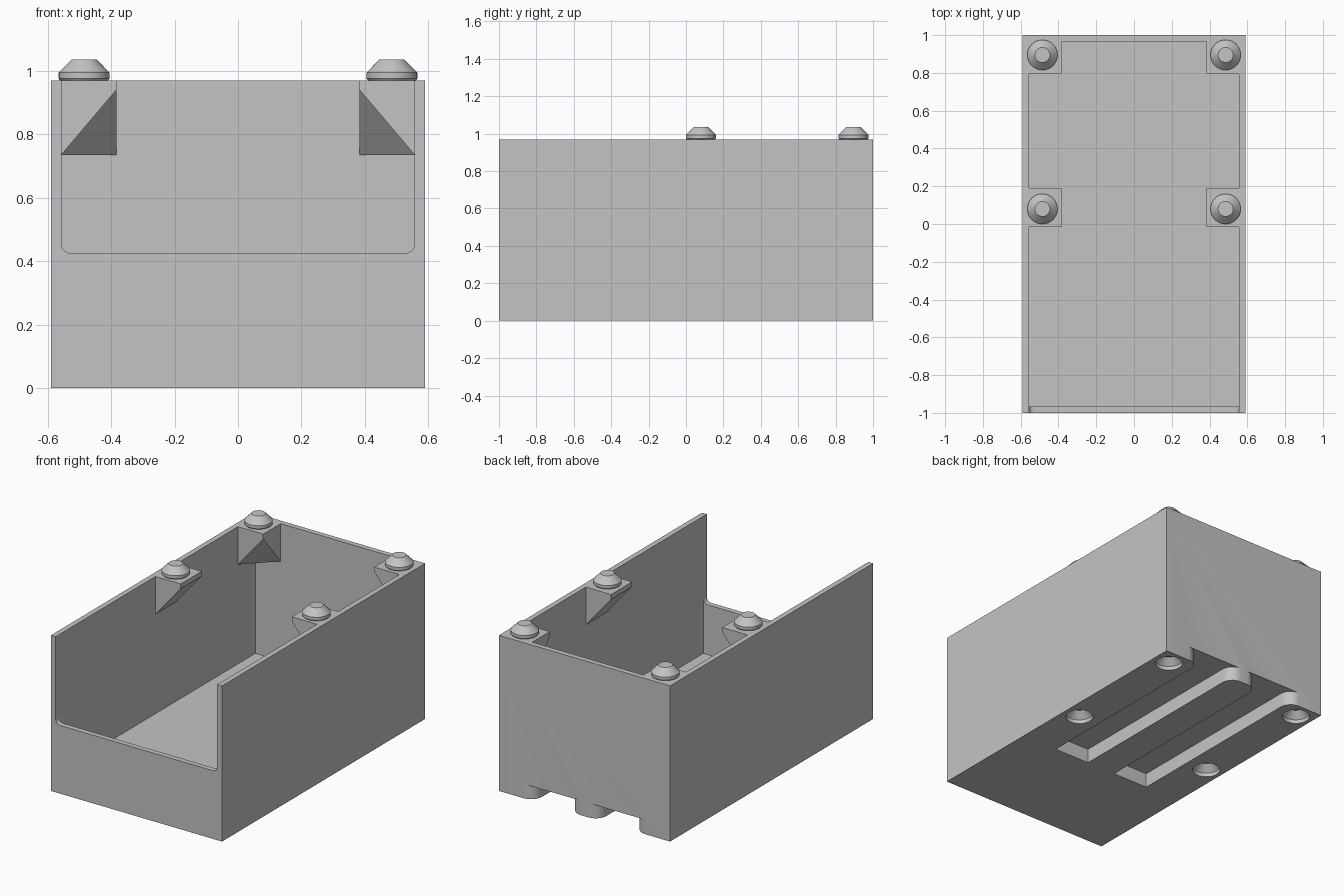
import bpy
import bmesh
from math import pi, sin, cos, radians
from mathutils import Matrix

if "Cube" in bpy.data.objects:
    bpy.data.objects.remove(bpy.data.objects["Cube"])

W, L, H = 0.59, 1.0, 0.97          # half width, half length, height
WALL = 0.033
IN_X, IN_Y = W - WALL, L - WALL    # inner wall faces
FLOOR = 0.115
SILL = 0.425                       # top of the low front wall
SLOT = 0.09                        # depth of the underside slots
FLARE = 0.075                      # rounding at the slot mouths

grey = bpy.data.materials.new("plain grey")
grey.use_nodes = True
grey.diffuse_color = (0.55, 0.55, 0.55, 1)
grey.node_tree.nodes["Principled BSDF"].inputs["Base Color"].default_value = grey.diffuse_color


def finish(name, bm):
    bmesh.ops.recalc_face_normals(bm, faces=bm.faces[:])
    mesh = bpy.data.meshes.new(name)
    bm.to_mesh(mesh)
    bm.free()
    mesh.materials.append(grey)
    obj = bpy.data.objects.new(name, mesh)
    bpy.context.collection.objects.link(obj)
    return obj


def prism(name, points, move):
    """Extrude a flat outline of 3D points along a vector."""
    bm = bmesh.new()
    face = bm.faces.new([bm.verts.new(p) for p in points])
    ext = bmesh.ops.extrude_face_region(bm, geom=[face])
    bmesh.ops.translate(bm, vec=move, verts=[v for v in ext["geom"] if isinstance(v, bmesh.types.BMVert)])
    return finish(name, bm)


def box(name, lo, hi):
    x, y, z = lo
    X, Y, Z = hi
    return prism(name, [(x, y, z), (X, y, z), (X, Y, z), (x, Y, z)], (0, 0, Z - z))


def hull(name, points):
    bm = bmesh.new()
    for p in points:
        bm.verts.new(p)
    bmesh.ops.convex_hull(bm, input=bm.verts[:])
    bmesh.ops.dissolve_limit(bm, angle_limit=radians(1), verts=bm.verts[:], edges=bm.edges[:])
    return finish(name, bm)


def lathe(name, profile, place, steps=40):
    """Revolve a (radius, height) profile and close both ends."""
    bm = bmesh.new()
    rings = [[bm.verts.new((r * cos(2 * pi * i / steps), r * sin(2 * pi * i / steps), z))
              for i in range(steps)] for r, z in profile]
    for a, b in zip(rings, rings[1:]):
        for i in range(steps):
            j = (i + 1) % steps
            bm.faces.new((a[i], a[j], b[j], b[i]))
    bm.faces.new(rings[0])
    bm.faces.new(rings[-1])
    bmesh.ops.transform(bm, matrix=Matrix.Translation(place), verts=bm.verts[:])
    return finish(name, bm)


def arc(cx, cy, r, start, end, n=10):
    return [(cx + r * cos(radians(start + (end - start) * i / n)),
             cy + r * sin(radians(start + (end - start) * i / n))) for i in range(n + 1)]


def smooth(obj):
    bpy.ops.object.select_all(action="DESELECT")
    obj.select_set(True)
    bpy.context.view_layer.objects.active = obj
    bpy.ops.object.shade_smooth_by_angle(angle=radians(25))


def cut(obj, cutter):
    cutter.hide_render = True
    mod = obj.modifiers.new("cut", "BOOLEAN")
    mod.operation = "DIFFERENCE"
    mod.solver = "EXACT"
    mod.object = cutter
    bpy.context.view_layer.objects.active = obj
    bpy.ops.object.modifier_apply(modifier=mod.name)
    bpy.data.objects.remove(cutter)


# Open-topped bin
body = box("bin_body", (-W, -L, 0), (W, L, H))
cut(body, box("cavity_cutter", (-IN_X, -IN_Y, FLOOR), (IN_X, IN_Y, H + 0.2)))

# Wide front opening with rounded lower corners
R = 0.03
opening = [(-IN_X, H + 0.2)] + arc(-IN_X + R, SILL + R, R, 180, 270, 6)
opening += arc(IN_X - R, SILL + R, R, 270, 360, 6) + [(IN_X, H + 0.2)]
cut(body, prism("opening_cutter", [(x, -L - 0.1, z) for x, z in opening], (0, 0.2, 0)))

# Two slots under the floor, open and flared at the back
for side in (-1, 1):
    near, far, front = 0.10, 0.345, -0.30
    back = L - FLARE
    outline = [(near, front), (far, front)]
    outline += arc(far + FLARE, back, FLARE, 180, 90)
    outline += [(far + FLARE, L + 0.1), (near - FLARE, L + 0.1)]
    outline += arc(near - FLARE, back, FLARE, 90, 0)
    cut(body, prism("slot_cutter", [(side * x, y, -0.1) for x, y in outline], (0, 0, 0.1 + SLOT)))

# Stacking studs on top, matching sockets below, brackets under the studs
STUD = [(0.076, 0), (0.08, 0.005), (0.08, 0.024), (0.04, 0.065)]
SOCKET = [(0.08, -0.05), (0.08, 0.024), (0.04, 0.065)]
LIP, LOW, REACH = 0.94, 0.735, 0.383
for side, label in ((1, "left"), (-1, "right")):
    for y, row in ((0.08, "middle"), (0.895, "back")):
        cut(body, lathe("socket_cutter", SOCKET, (side * 0.485, y, 0)))
        smooth(lathe(f"{row}_{label}_stud", STUD, (side * 0.485, y, H)))

    a, b = side * REACH, side * IN_X
    prism(f"middle_{label}_bracket",
          [(a, -0.017, H), (b, -0.017, H), (b, -0.017, LOW), (a, -0.017, LIP)], (0, 0.207, 0))
    f = 0.795
    hull(f"back_{label}_bracket",
         [(x, y, H) for x in (a, b) for y in (f, IN_Y)]
         + [(a, f, LIP), (b, f, LOW), (a, IN_Y, LOW), (b, IN_Y, LOW)])

smooth(body)
